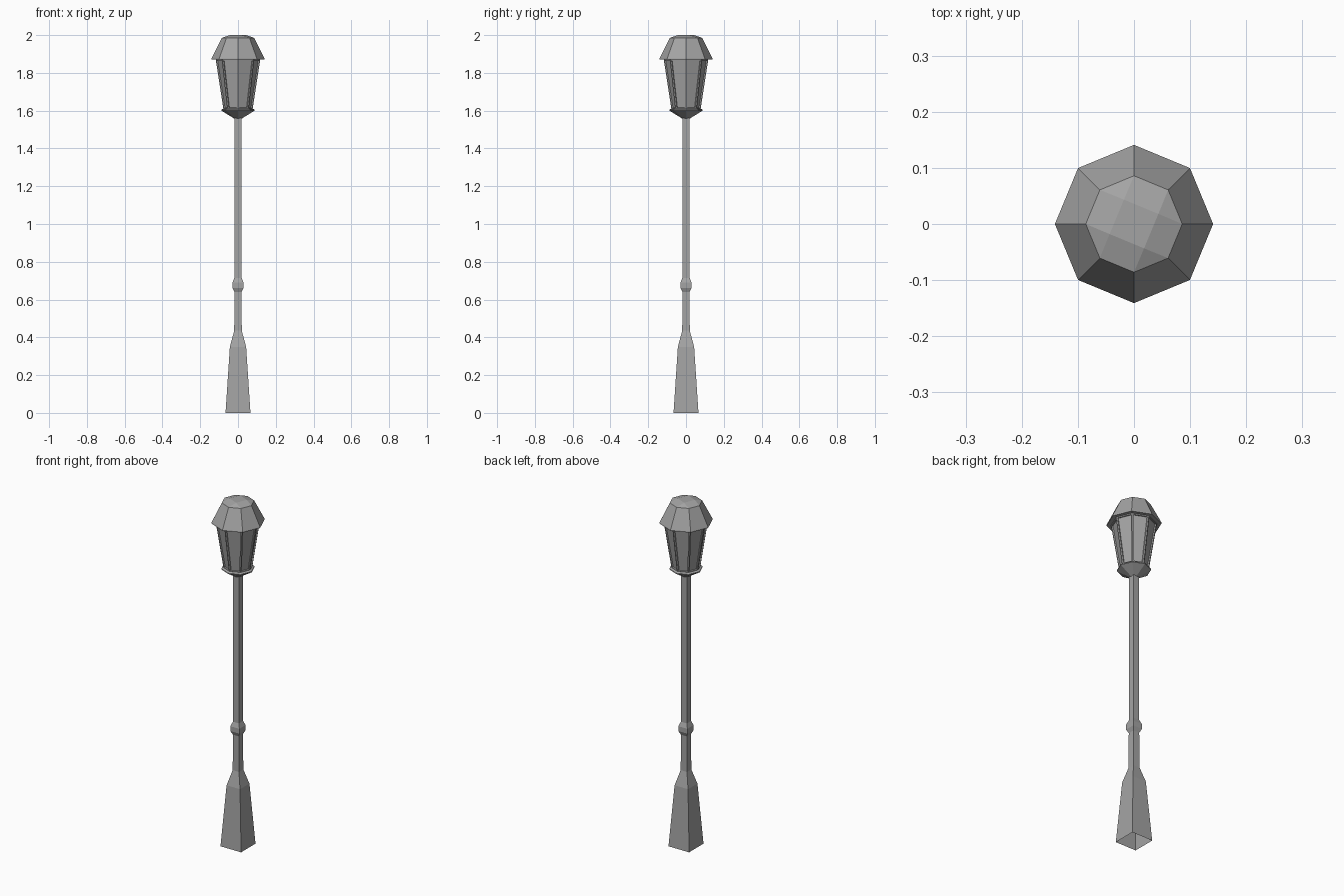
import bpy, bmesh, math

if "Cube" in bpy.data.objects:
    bpy.data.objects.remove(bpy.data.objects["Cube"])

iron = bpy.data.materials.new("dark_iron")
iron.diffuse_color = (0.37, 0.37, 0.37, 1)
iron.use_nodes = True
iron.node_tree.nodes["Principled BSDF"].inputs["Base Color"].default_value = iron.diffuse_color


def ring(bm, r, z, sides, phase):
    angles = [phase + math.tau * i / sides for i in range(sides)]
    return [bm.verts.new((r * math.cos(a), r * math.sin(a), z)) for a in angles]


def loft(name, profile, sides, phase=0.0, inset=None, crown=None):
    """Stack regular rings given as (corner radius, z) and skin them."""
    bm = bmesh.new()
    rings = [ring(bm, r, z, sides, phase) for r, z in profile]
    faces = []
    for lo, hi in zip(rings, rings[1:]):
        for i in range(sides):
            j = (i + 1) % sides
            faces.append(bm.faces.new((lo[i], lo[j], hi[j], hi[i])))
    if crown:
        # close an octagon with a turned square, four quads and four triangles
        rim, top = rings[-1], ring(bm, *crown, 4, math.pi / 8)
        bm.faces.new(top)
        for k in range(4):
            a, b, c = rim[2 * k], rim[2 * k + 1], rim[(2 * k + 2) % 8]
            bm.faces.new((a, b, top[k]))
            bm.faces.new((b, c, top[(k + 1) % 4], top[k]))
    bm.normal_update()
    if inset:
        # frame border, then a steep step down to the pane
        bmesh.ops.inset_individual(bm, faces=faces, thickness=inset[0], depth=0)
        bmesh.ops.inset_individual(bm, faces=faces, thickness=0.001, depth=-inset[1])
    mesh = bpy.data.meshes.new(name)
    bm.to_mesh(mesh)
    bm.free()
    mesh.materials.append(iron)
    obj = bpy.data.objects.new(name, mesh)
    bpy.context.collection.objects.link(obj)
    return obj


def square_loft(name, profile):
    """Square section, profile given as (half width, z)."""
    return loft(name, [(h * math.sqrt(2), z) for h, z in profile], 4, math.pi / 4)


# Square post: flared foot (open below), shaft with a faceted collar
square_loft("foot", [(0.066, 0.0), (0.043, 0.35), (0.02, 0.435)])
square_loft("post", [(0.02, 0.435), (0.019, 0.64), (0.029, 0.662), (0.029, 0.69),
                     (0.019, 0.715), (0.019, 1.57)])

# Octagonal lantern: cup, paned body and roof
loft("lantern_cup", [(0.018, 1.557), (0.088, 1.6), (0.088, 1.605), (0.07, 1.615)], 8)
loft("lantern_panes", [(0.077, 1.607), (0.118, 1.872)], 8, inset=(0.01, 0.007))
loft("lantern_roof", [(0.1, 1.872), (0.141, 1.87), (0.141, 1.876), (0.086, 1.985)],
     8, crown=(0.047, 2.0))
